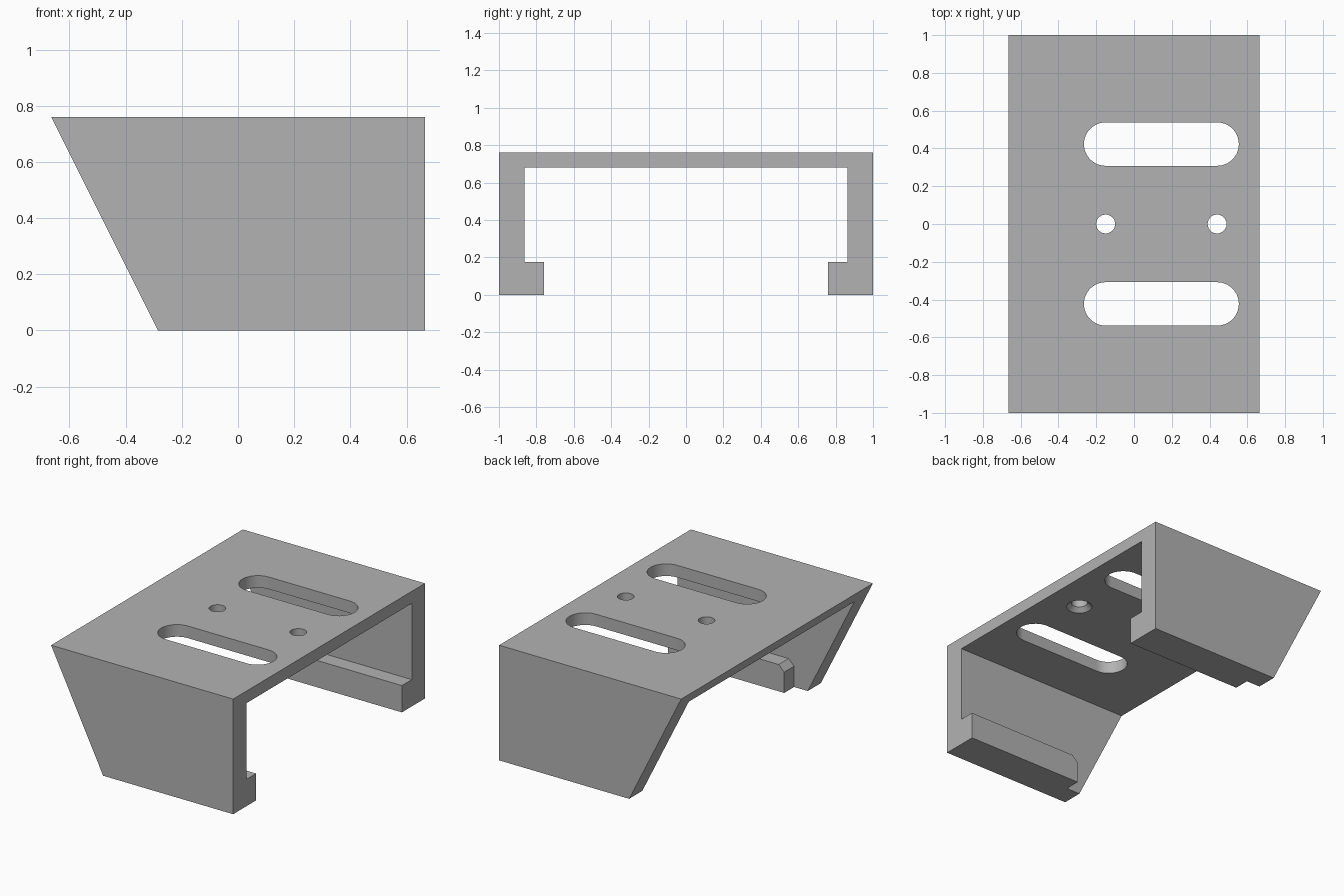
import bpy
import bmesh
from math import radians, sin, cos, pi
from mathutils import Vector

if "Cube" in bpy.data.objects:
    bpy.data.objects.remove(bpy.data.objects["Cube"], do_unlink=True)

X, Y, H = 0.665, 1.0, 0.76          # half length, half width, height
INNER, LIP_Y, LIP_Z, UNDER = 0.863, 0.76, 0.177, 0.68
FOOT_X = -0.285                     # where the sloped end meets the floor
LIP_X, CHAMFER = -0.185, 0.04
HOLES_X, HOLE_R, SINK_R = (-0.15, 0.44), 0.05, 0.078
SLOT_Y, SLOT_R = 0.423, 0.115

grey = bpy.data.materials.new("mid grey")
grey.use_nodes = True
grey.diffuse_color = (0.45, 0.45, 0.45, 1)
grey.node_tree.nodes["Principled BSDF"].inputs["Base Color"].default_value = (0.45, 0.45, 0.45, 1)


def finish(name, bm):
    bmesh.ops.recalc_face_normals(bm, faces=bm.faces)
    mesh = bpy.data.meshes.new(name)
    bm.to_mesh(mesh)
    bm.free()
    mesh.materials.append(grey)
    obj = bpy.data.objects.new(name, mesh)
    bpy.context.collection.objects.link(obj)
    return obj


def prism(name, outline, sweep):
    """Sweep a flat outline of 3D points into a solid."""
    bm = bmesh.new()
    face = bm.faces.new([bm.verts.new(p) for p in outline])
    moved = bmesh.ops.extrude_face_region(bm, geom=[face])["geom"]
    bmesh.ops.translate(bm, vec=Vector(sweep),
                        verts=[v for v in moved if isinstance(v, bmesh.types.BMVert)])
    return finish(name, bm)


def combine(target, tool, operation):
    tool.hide_render = True
    mod = target.modifiers.new(tool.name, 'BOOLEAN')
    mod.operation, mod.solver, mod.object = operation, 'EXACT', tool
    bpy.ops.object.select_all(action='DESELECT')
    bpy.context.view_layer.objects.active = target
    target.select_set(True)
    bpy.ops.object.modifier_apply(modifier=mod.name)
    bpy.data.objects.remove(tool, do_unlink=True)


# Channel: top plate with two side walls, one end raked back
half = [(INNER, UNDER), (INNER, 0), (Y, 0), (Y, H)]
section = half + [(-y, z) for y, z in reversed(half)]
bracket = prism("mounting_bracket", [(X, y, z) for y, z in section], (-2 * X, 0, 0))
for v in bracket.data.vertices:
    if v.co.x < 0:
        v.co.x = FOOT_X + (-X - FOOT_X) * v.co.z / H

# Inward lips along the wall bottoms, chamfered at the raked end
for side in (-1, 1):
    outline = [(X, 0), (X, LIP_Z), (LIP_X + CHAMFER, LIP_Z),
               (LIP_X, LIP_Z - CHAMFER), (LIP_X, 0)]
    lip = prism("lip", [(x, side * LIP_Y, z) for x, z in outline],
                (0, side * (INNER + 0.05 - LIP_Y), 0))
    combine(bracket, lip, 'UNION')

# Two rounded slots through the plate
for side in (-1, 1):
    outline = []
    for cx, start in ((HOLES_X[1], -pi / 2), (HOLES_X[0], pi / 2)):
        for i in range(25):
            a = start + pi * i / 24
            outline.append((cx + SLOT_R * cos(a), side * SLOT_Y + SLOT_R * sin(a), UNDER - 0.1))
    combine(bracket, prism("slot_cutter", outline, (0, 0, 0.3)), 'DIFFERENCE')

# Screw holes, countersunk from below
sink = SINK_R - HOLE_R
for cx in HOLES_X:
    bm = bmesh.new()
    path = [(0, UNDER - 0.02), (SINK_R + 0.02, UNDER - 0.02), (HOLE_R, UNDER + sink),
            (HOLE_R, H + 0.1), (0, H + 0.1)]
    verts = [bm.verts.new((cx + r, 0, z)) for r, z in path]
    edges = [bm.edges.new(pair) for pair in zip(verts, verts[1:])]
    bmesh.ops.spin(bm, geom=verts + edges, cent=(cx, 0, 0), axis=(0, 0, 1),
                   angle=2 * pi, steps=40)
    bmesh.ops.remove_doubles(bm, verts=bm.verts, dist=0.0001)
    combine(bracket, finish("screw_hole_cutter", bm), 'DIFFERENCE')

bpy.ops.object.select_all(action='DESELECT')
bpy.context.view_layer.objects.active = bracket
bracket.select_set(True)
bpy.ops.object.shade_smooth_by_angle(angle=radians(30))
